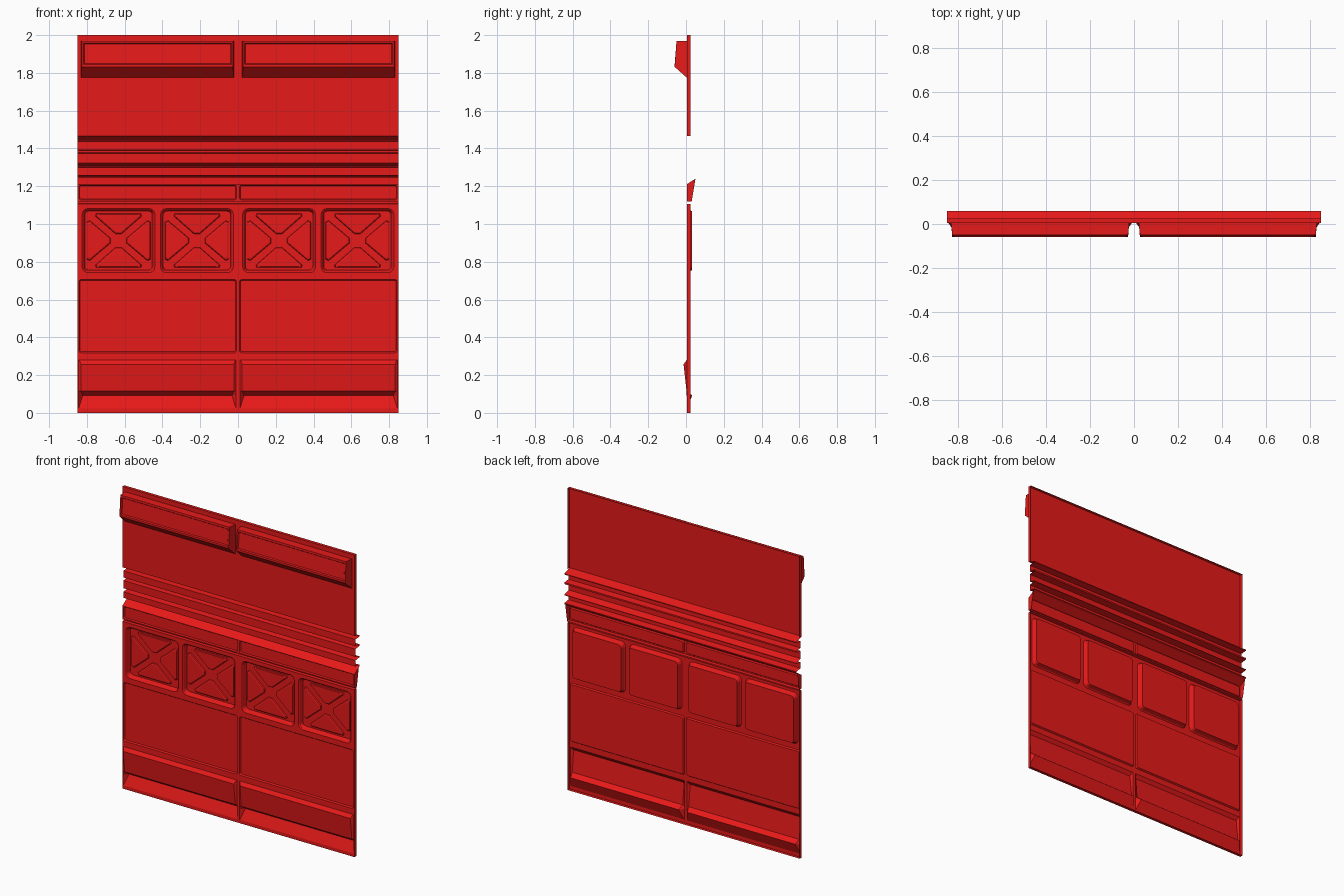
import bpy, bmesh, math

if "Cube" in bpy.data.objects:
    bpy.data.objects.remove(bpy.data.objects["Cube"])

F, B, W = 0.004, 0.024, 0.85      # sheet front, flange back, half width
red = bpy.data.materials.new("red_paint")
red.diffuse_color = (0.8, 0.01, 0.01, 1)
red.use_nodes = True
red.node_tree.nodes["Principled BSDF"].inputs["Base Color"].default_value = red.diffuse_color


def face(bm, pts, s=1):
    pts = [(s * p[0], p[1], p[2]) for p in pts]
    if s < 0:
        pts.reverse()
    bm.faces.new([bm.verts.new(p) for p in pts])


def finish(bm, name):
    bmesh.ops.remove_doubles(bm, verts=bm.verts, dist=1e-5)
    me = bpy.data.meshes.new(name)
    bm.to_mesh(me)
    bm.free()
    me.materials.append(red)
    ob = bpy.data.objects.new(name, me)
    bpy.context.collection.objects.link(ob)
    return ob


def ring(x0, x1, z0, z1, r, yb, yt=None, n=3):
    """Rounded rectangle, with its own depth at bottom and top."""
    yt = yb if yt is None else yt
    pts = []
    for k, (cx, cz) in enumerate(((x0 + r, z0 + r), (x1 - r, z0 + r),
                                  (x1 - r, z1 - r), (x0 + r, z1 - r))):
        for i in range(n + 1):
            a = math.pi + k * math.pi / 2 + i * math.pi / 2 / n
            z = cz + r * math.sin(a)
            pts.append((cx + r * math.cos(a), yb + (yt - yb) * (z - z0) / (z1 - z0), z))
    return pts


def loft(bm, rings, s=1, cap=True):
    for a, b in zip(rings, rings[1:]):
        for i in range(len(a)):
            j = (i + 1) % len(a)
            q = []
            for p in (a[i], a[j], b[j], b[i]):
                if p not in q and all(math.dist(p, o) > 1e-6 for o in q):
                    q.append(p)
            if len(q) > 2:
                face(bm, q, s)
    if cap:
        q = []
        for p in rings[-1]:
            if all(math.dist(p, o) > 1e-6 for o in q):
                q.append(p)
        face(bm, q, s)


def strip(bm, prof, x0=-W, x1=W, s=1):
    for (ya, za), (yb, zb) in zip(prof, prof[1:]):
        face(bm, [(x0, ya, za), (x1, ya, za), (x1, yb, zb), (x0, yb, zb)], s)


def end_plate(bm, prof):
    for s in (1, -1):
        face(bm, [(W, y, z) for y, z in prof], s)


# Upper wall sheet with side and top flanges
bm = bmesh.new()
strip(bm, [(F, 1.465), (F, 2.0), (B, 2.0)])
end_plate(bm, [(F, 1.465), (B, 1.465), (B, 2), (F, 2)])
finish(bm, "upper_wall")

# Two overhead lockers with a recessed door
bm = bmesh.new()
for s in (1, -1):
    loft(bm, [ring(.022, .832, 1.775, 1.97, 0, F),
              ring(.027, .827, 1.832, 1.97, 0, -.06, -.05),
              ring(.035, .818, 1.845, 1.957, 0, -.06, -.051),
              ring(.040, .813, 1.850, 1.952, 0, -.053, -.045)], s)
finish(bm, "overhead_lockers")

# Recessed band with three long ribs, ending in the sloped sill
bm = bmesh.new()
R, D = 0.015, 0.06
strip(bm, [(F, 1.21), (.05, 1.24), (D, 1.245), (D, 1.252), (R, 1.258), (R, 1.298),
           (D, 1.304), (D, 1.308), (R, 1.322), (R, 1.373), (D, 1.378), (D, 1.388),
           (R, 1.393), (R, 1.437), (D, 1.441), (D, 1.447), (F, 1.465)])
end_plate(bm, [(F, 1.12), (.03, 1.12), (.05, 1.24), (F, 1.21)])
finish(bm, "ribbed_band")

# Row of panels under the sill and the shadow groove
bm = bmesh.new()
for s in (1, -1):
    loft(bm, [ring(0, W, 1.12, 1.21, 0, F), ring(.008, .843, 1.127, 1.207, .012, F),
              ring(.013, .838, 1.132, 1.202, .009, .012)], s)
strip(bm, [(F, 1.107), (B, 1.109), (B, 1.118), (F, 1.12)])
finish(bm, "sill_panels")

# Four square wells
wells = ((.025, .41, 0, .425), (.44, .825, .425, W))
bm = bmesh.new()
for s in (1, -1):
    for x0, x1, c0, c1 in wells:
        loft(bm, [ring(c0, c1, .725, 1.107, 0, F),
                  ring(x0, x1, .742, 1.082, .03, F),
                  ring(x0 + .006, x1 - .006, .748, 1.076, .025, .009),
                  ring(x0 + .014, x1 - .014, .756, 1.068, .02, .033)], s)
finish(bm, "square_wells")


# Triangular pads leaving a cross between them
def pad(bm, tri, s):
    cx = sum(p[0] for p in tri) / 3
    cz = sum(p[1] for p in tri) / 3
    rings = []
    for k, y in ((1, .033), (.96, .025), (.86, .022)):
        out = []
        for i in range(3):
            p = tri[i]
            for q in (tri[i - 1], tri[(i + 1) % 3]):
                t = .02 / math.dist(p, q)
                x, z = p[0] + (q[0] - p[0]) * t, p[1] + (q[1] - p[1]) * t
                out.append((cx + (x - cx) * k, y, cz + (z - cz) * k))
        rings.append(out)
    loft(bm, rings, s)


bm = bmesh.new()
w, h, cz = .168, .143, .912
for s in (1, -1):
    for x0, x1, _, _ in wells:
        cx = (x0 + x1) / 2
        for m in (1, -1):
            pad(bm, [(cx - m * (w - .03), cz - m * h), (cx + m * (w - .03), cz - m * h),
                     (cx, cz - m * .022)], s)
            pad(bm, [(cx + m * w, cz - m * (h - .024)), (cx + m * w, cz + m * (h - .024)),
                     (cx + m * .027, cz)], s)
finish(bm, "cross_pads")

# Two plain shallow panels
bm = bmesh.new()
for s in (1, -1):
    loft(bm, [ring(0, W, .30, .725, 0, F), ring(.008, .843, .318, .706, .012, F),
              ring(.014, .837, .324, .700, .008, .013)], s)
finish(bm, "plain_panels")

# Leaning kick panels with the flared recess beneath
bm = bmesh.new()
prof = [(.010, F, .022), (.032, .033, .092), (.022, .003, .115),
        (.022, -.013, .257), (.014, F, .28)]       # inset, y, z
for s in (1, -1):
    for (ia, ya, za), (ib, yb, zb) in zip(prof, prof[1:]):
        A, Bx = W - ia + .004, W - ib + .004
        face(bm, [(ia, ya, za), (A, ya, za), (Bx, yb, zb), (ib, yb, zb)], s)
        face(bm, [(.010, F, za), (ia, ya, za), (ib, yb, zb), (.010, F, zb)], s)
        face(bm, [(A, ya, za), (W - .006, F, za), (W - .006, F, zb), (Bx, yb, zb)], s)
    loft(bm, [ring(0, W, 0, .30, 0, F), ring(.010, W - .006, .022, .28, 0, F)], s, cap=False)
bmesh.ops.dissolve_degenerate(bm, edges=bm.edges, dist=1e-6)
finish(bm, "kick_panels")

# Side and bottom flanges of the lower wall
bm = bmesh.new()
strip(bm, [(B, 0), (F, 0)])
end_plate(bm, [(F, 0), (B, 0), (B, 1.107), (F, 1.107)])
finish(bm, "lower_flanges")
